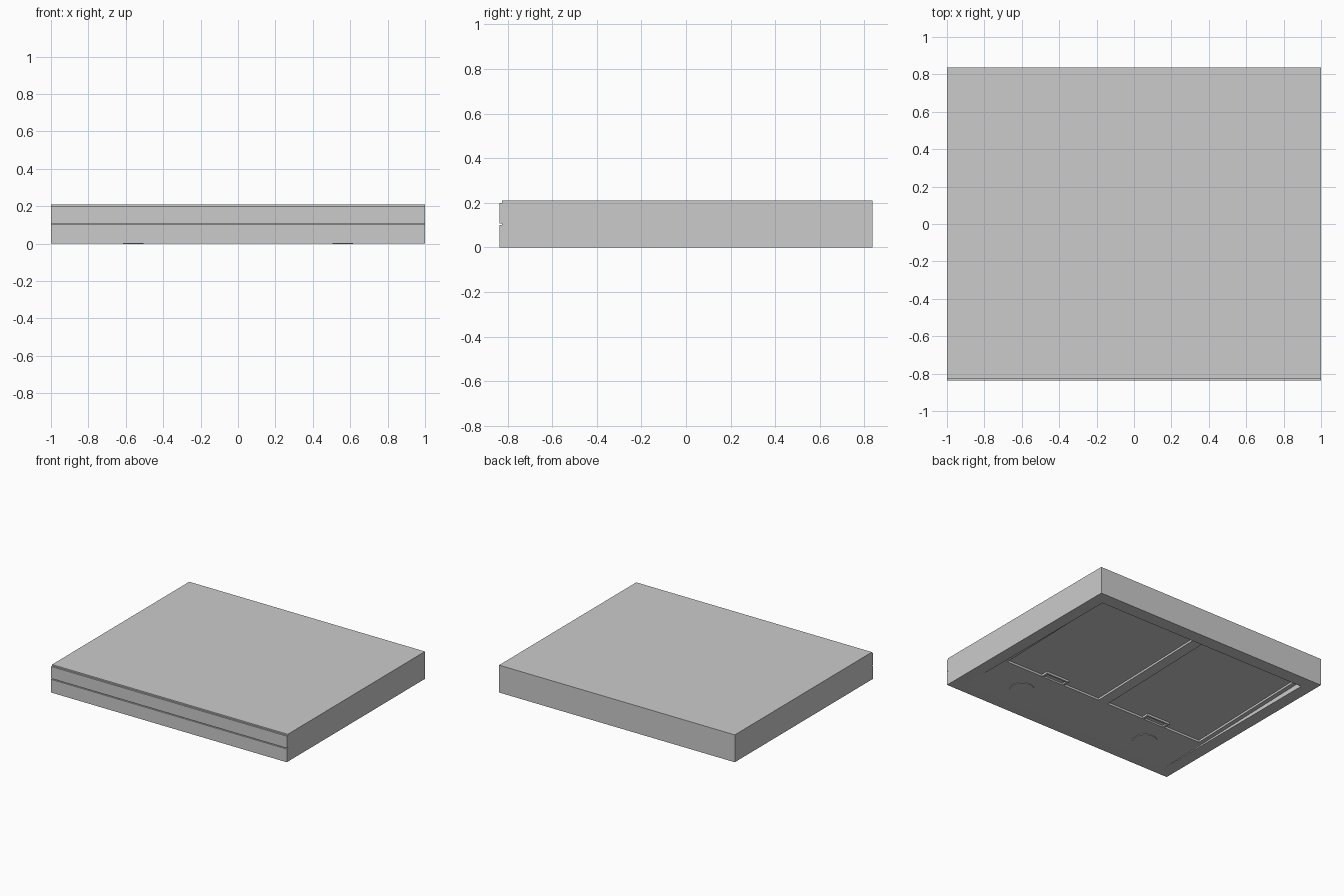
import bpy, bmesh, math

if "Cube" in bpy.data.objects:
    bpy.data.objects.remove(bpy.data.objects["Cube"])

BACK, FRONT, DEPTH = 0.735, -0.74, 0.04   # sloped underside recess


def slope(y):
    return DEPTH * (y - FRONT) / (BACK - FRONT)


def prism(name, outline, low, high):
    """Vertical prism over an xy outline; low/high give z from y."""
    bm = bmesh.new()
    bot = [bm.verts.new((x, y, low(y))) for x, y in outline]
    top = [bm.verts.new((x, y, high(y))) for x, y in outline]
    n = len(outline)
    bm.faces.new(bot[::-1])
    bm.faces.new(top)
    for i in range(n):
        j = (i + 1) % n
        bm.faces.new((bot[i], bot[j], top[j], top[i]))
    bmesh.ops.recalc_face_normals(bm, faces=bm.faces)
    me = bpy.data.meshes.new(name)
    bm.to_mesh(me)
    bm.free()
    ob = bpy.data.objects.new(name, me)
    bpy.context.collection.objects.link(ob)
    return ob


def rect(x0, x1, y0, y1):
    return [(x0, y0), (x1, y0), (x1, y1), (x0, y1)]


def cut(target, cutter):
    mod = target.modifiers.new("cut", 'BOOLEAN')
    mod.operation, mod.solver, mod.object = 'DIFFERENCE', 'EXACT', cutter
    bpy.context.view_layer.objects.active = target
    bpy.ops.object.modifier_apply(modifier=mod.name)
    bpy.data.objects.remove(cutter)


def below(y):
    return -0.1


# Hood body with a wedge-shaped recess underneath
body = prism("hood_body", rect(-1, 1, -0.825, 0.837), lambda y: 0, lambda y: 0.21)
cut(body, prism("underside_cutter", rect(-0.905, 0.905, FRONT, BACK), below, slope))

# Two filter recesses, each with a latch tab and finger slot
for s in (-1, 1):
    c = s * 0.457
    a, b = c - 0.415, c + 0.415
    t0, t1 = c - 0.1, c + 0.1
    outline = [(a, -0.335), (t0, -0.335), (t0, -0.28), (t1, -0.28),
               (t1, -0.335), (b, -0.335), (b, 0.72), (a, 0.72)]
    cut(body, prism("filter_cutter", outline, below, lambda y: slope(y) + 0.016))
    cut(body, prism("slot_cutter", rect(c - 0.085, c + 0.085, -0.335, -0.293),
                    below, lambda y: slope(y) + 0.012))

# Front fascia: lower and upper strips separated by a thin groove
for name, z0, z1 in (("lower_fascia", 0.0, 0.101), ("upper_fascia", 0.108, 0.2)):
    prism(name, rect(-1, 1, -0.837, -0.825), lambda y: z0, lambda y: z1)

# Shallow round lamps set into the sloped underside
for name, s in (("left_lamp", -1), ("right_lamp", 1)):
    ring = [(s * 0.56 + 0.085 * math.cos(i * math.tau / 32),
             -0.55 + 0.085 * math.sin(i * math.tau / 32)) for i in range(32)]
    prism(name, ring, lambda y: slope(y) - 0.004, lambda y: slope(y) + 0.01)
